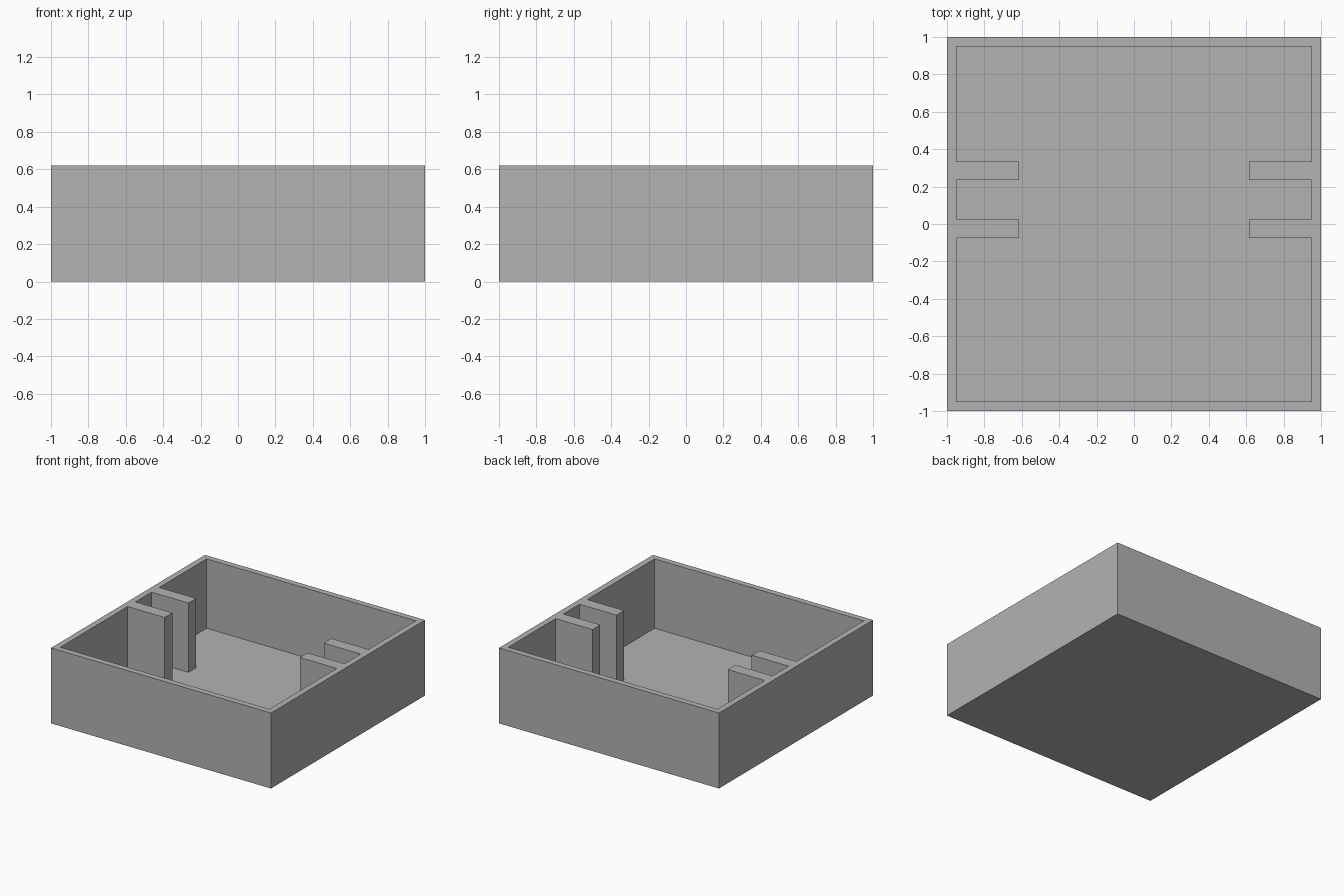
import bpy
import bmesh

cube = bpy.data.objects.get("Cube")
if cube:
    bpy.data.objects.remove(cube, do_unlink=True)

HEIGHT, WALL, FLOOR = 0.62, 0.05, 0.05
FIN_TIP = 0.615                              # x where the fins end
FINS = [(-0.075, 0.025), (0.235, 0.335)]     # y range of each fin pair

grey = bpy.data.materials.new("plain grey")
grey.use_nodes = True
colour = (0.45, 0.45, 0.45, 1)
grey.diffuse_color = colour
grey.node_tree.nodes["Principled BSDF"].inputs["Base Color"].default_value = colour


def prism(name, outline, z0, z1):
    """Extrude a flat outline from z0 up to z1."""
    bm = bmesh.new()
    base = bm.faces.new([bm.verts.new((x, y, z0)) for x, y in outline])
    grown = bmesh.ops.extrude_face_region(bm, geom=[base], use_keep_orig=True)
    top = [v for v in grown["geom"] if isinstance(v, bmesh.types.BMVert)]
    bmesh.ops.translate(bm, verts=top, vec=(0, 0, z1 - z0))
    bmesh.ops.recalc_face_normals(bm, faces=bm.faces)
    mesh = bpy.data.meshes.new(name)
    bm.to_mesh(mesh)
    bm.free()
    mesh.materials.append(grey)
    obj = bpy.data.objects.new(name, mesh)
    bpy.context.collection.objects.link(obj)
    return obj


# Solid outer block
tray = prism("open_tray", [(-1, -1), (1, -1), (1, 1), (-1, 1)], 0, HEIGHT)

# Cavity outline: right half stepping around the fins, then mirrored
inner = 1 - WALL
side = [(inner, -inner)]
for y0, y1 in FINS:
    side += [(inner, y0), (FIN_TIP, y0), (FIN_TIP, y1), (inner, y1)]
side.append((inner, inner))
outline = side + [(-x, y) for x, y in reversed(side)]
cavity = prism("cavity_cutter", outline, FLOOR, HEIGHT + 0.2)
cavity.hide_render = True

# Hollow out the block, leaving walls, floor and fins in one piece
cut = tray.modifiers.new("hollow", "BOOLEAN")
cut.operation = "DIFFERENCE"
cut.solver = "EXACT"
cut.object = cavity
bpy.context.view_layer.objects.active = tray
bpy.ops.object.modifier_apply(modifier=cut.name)
bpy.data.objects.remove(cavity, do_unlink=True)
